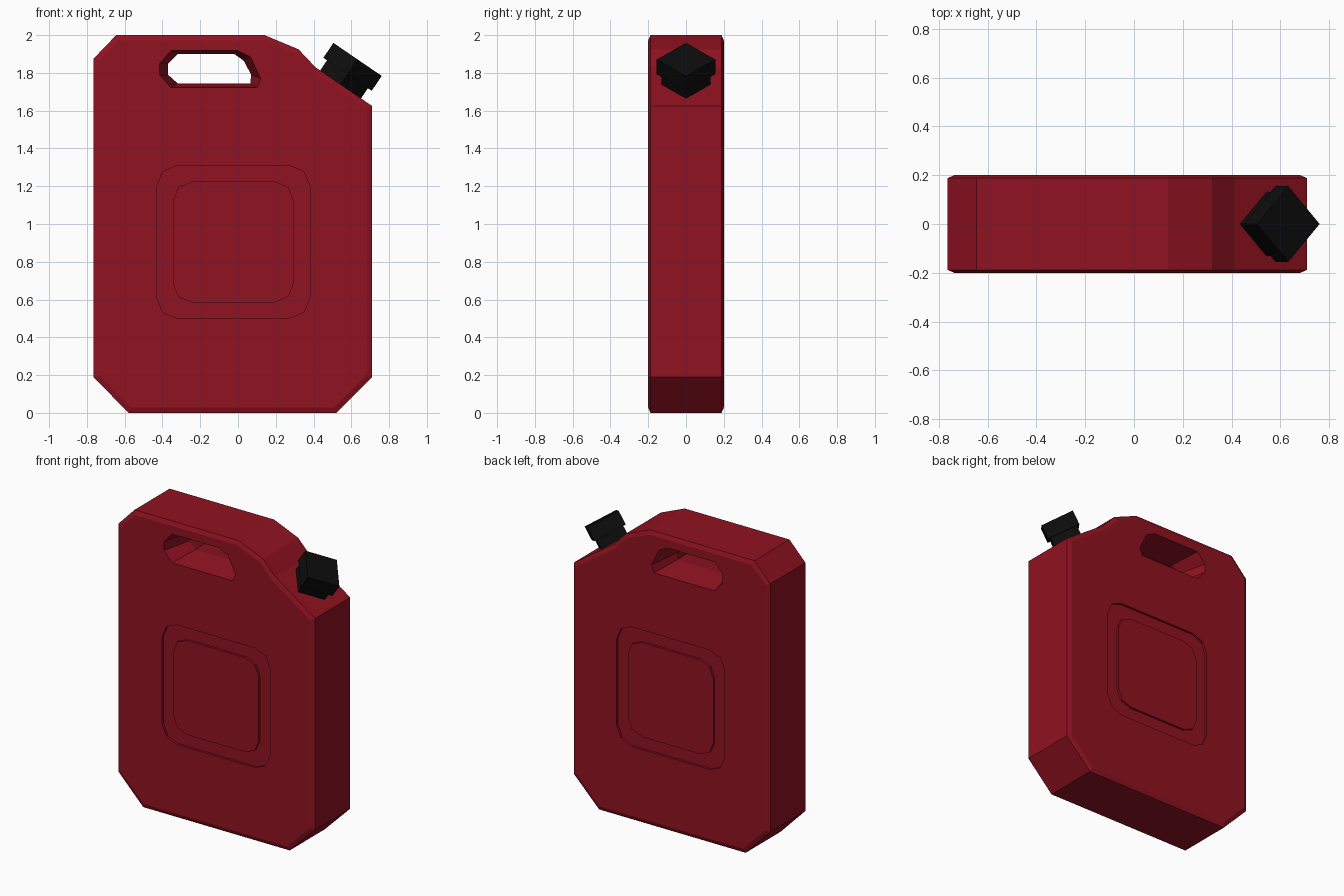
import bpy, bmesh, math
from mathutils import Vector, Matrix

if "Cube" in bpy.data.objects:
    bpy.data.objects.remove(bpy.data.objects["Cube"])


def material(name, rgb):
    m = bpy.data.materials.new(name)
    m.diffuse_color = (*rgb, 1)
    m.use_nodes = True
    m.node_tree.nodes["Principled BSDF"].inputs["Base Color"].default_value = m.diffuse_color
    return m


RED = material("red_plastic", (0.28, 0.006, 0.015))
BLACK = material("black_plastic", (0.004, 0.004, 0.004))


def loft(name, loops, mat, closed=False):
    """Join matching (x, z) loops given as (y, points) into a solid or a ring."""
    bm = bmesh.new()
    rings = [[bm.verts.new((x, y, z)) for x, z in pts] for y, pts in loops]
    pairs = list(zip(rings, rings[1:]))
    if closed:
        pairs.append((rings[-1], rings[0]))
    else:
        bm.faces.new(rings[0])
        bm.faces.new(rings[-1])
    n = len(rings[0])
    for a, b in pairs:
        for i in range(n):
            j = (i + 1) % n
            bm.faces.new((a[i], a[j], b[j], b[i]))
    bmesh.ops.recalc_face_normals(bm, faces=bm.faces)
    me = bpy.data.meshes.new(name)
    bm.to_mesh(me)
    bm.free()
    me.materials.append(mat)
    ob = bpy.data.objects.new(name, me)
    bpy.context.collection.objects.link(ob)
    return ob


def inset(pts, d):
    """Shrink a clockwise outline evenly by d."""
    out = []
    for i, p in enumerate(pts):
        a, p, b = Vector(pts[i - 1]), Vector(p), Vector(pts[(i + 1) % len(pts)])
        e, f = (p - a).normalized(), (b - p).normalized()
        n1, n2 = Vector((e.y, -e.x)), Vector((f.y, -f.x))
        out.append(tuple(p + (n1 + n2) * d / (1 + n1.dot(n2))))
    return out


def rounded_square(cx, cz, h, r, seg=2):
    pts = []
    for k in range(4):
        mid = math.pi / 4 + k * math.pi / 2
        ox = cx + math.copysign(h - r, math.cos(mid))
        oz = cz + math.copysign(h - r, math.sin(mid))
        for s in range(seg + 1):
            t = (k + s / seg) * math.pi / 2
            pts.append((ox + r * math.cos(t), oz + r * math.sin(t)))
    return pts


def cut(target, cutter):
    cutter.hide_render = True
    mod = target.modifiers.new("cut", 'BOOLEAN')
    mod.operation = 'DIFFERENCE'
    mod.solver = 'EXACT'
    mod.object = cutter
    bpy.context.view_layer.objects.active = target
    bpy.ops.object.modifier_apply(modifier=mod.name)
    bpy.data.objects.remove(cutter, do_unlink=True)


# Can body with a thin chamfer round the front and back
outline = [(-0.765, 0.19), (-0.765, 1.875), (-0.645, 2.0), (0.14, 2.0), (0.32, 1.925),
           (0.41, 1.83), (0.71, 1.625), (0.71, 0.19), (0.52, 0.0), (-0.58, 0.0)]
face = inset(outline, 0.028)
body = loft("can_body", [(-0.2, face), (-0.188, outline), (0.188, outline), (0.2, face)], RED)

# Handle opening, narrowing toward the middle
wide = [(-0.415, 1.85), (-0.355, 1.918), (0.0, 1.918), (0.065, 1.885),
        (0.12, 1.77), (0.1, 1.722), (-0.355, 1.722), (-0.415, 1.79)]
slim = [(-0.37, 1.85), (-0.32, 1.9), (-0.02, 1.9), (0.03, 1.865),
        (0.07, 1.79), (0.065, 1.745), (-0.32, 1.745), (-0.37, 1.79)]
past = [tuple(Vector(s).lerp(Vector(w), 1.1)) for s, w in zip(slim, wide)]
cut(body, loft("handle_cutter", [(-0.22, past), (0, slim), (0.22, past)], RED))

# Rounded-square grooves on front and back
outer = rounded_square(-0.025, 0.905, 0.405, 0.11)
inner = rounded_square(-0.025, 0.905, 0.32, 0.1)
for side in (-1, 1):
    near, far = side * 0.185, side * 0.23
    cut(body, loft("groove_cutter",
                   [(near, outer), (far, outer), (far, inner), (near, inner)], RED, True))

# Four-sided neck and cap, square to the sloped shoulder
axis = Vector((0.564, 0, 0.826))
base = Vector((0.543, 0, 1.739))
tilt = Matrix.Rotation(math.atan2(axis.x, axis.z), 4, 'Y')
for name, radius, low, high in (("spout_neck", 0.131, -0.02, 0.066),
                                ("screw_cap", 0.155, 0.065, 0.16)):
    bm = bmesh.new()
    bmesh.ops.create_cone(bm, cap_ends=True, segments=4, radius1=radius, radius2=radius,
                          depth=high - low,
                          matrix=Matrix.Translation(base + axis * (low + high) / 2) @ tilt)
    me = bpy.data.meshes.new(name)
    bm.to_mesh(me)
    bm.free()
    me.materials.append(BLACK)
    bpy.context.collection.objects.link(bpy.data.objects.new(name, me))
